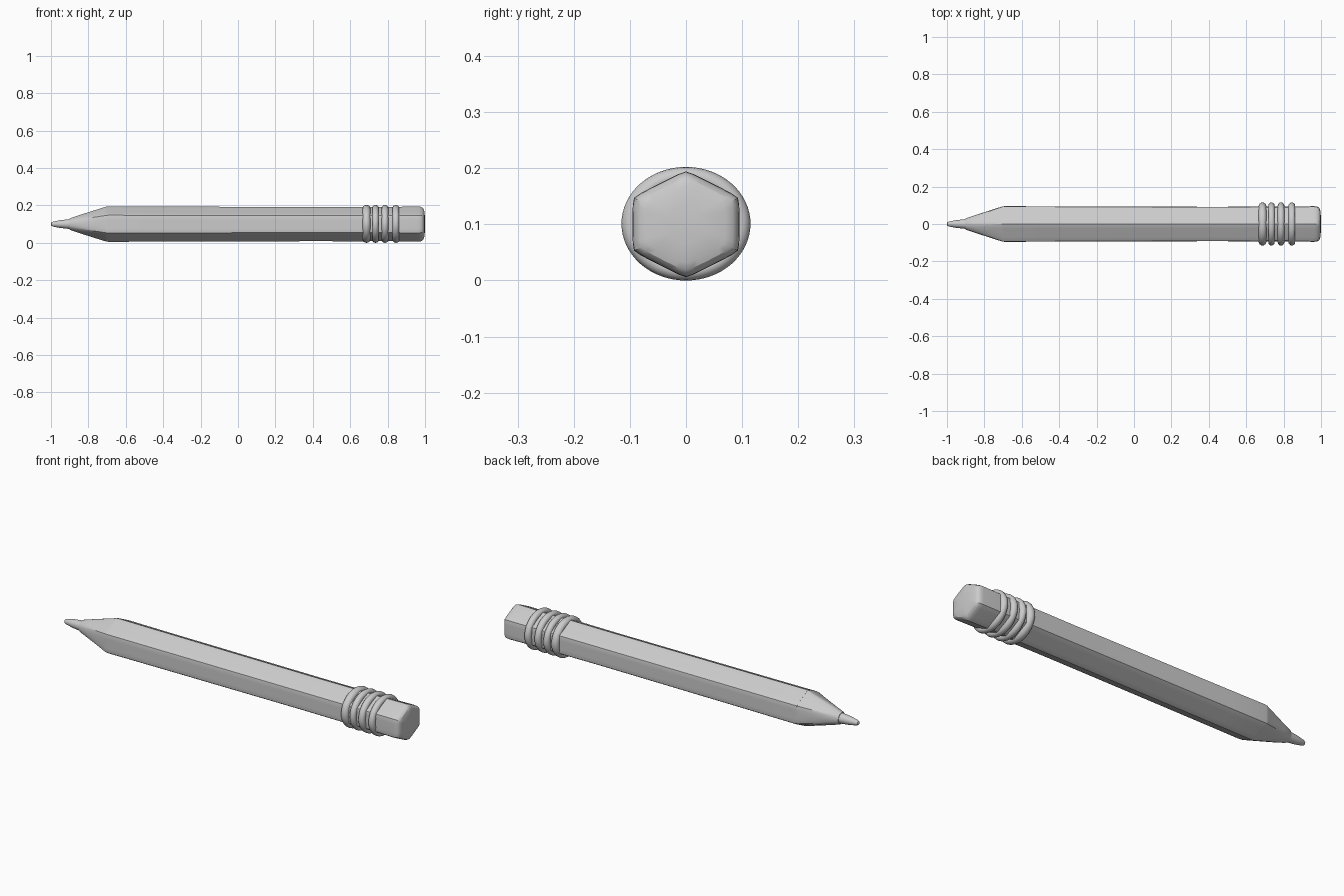
import bpy, bmesh
from math import cos, sin, pi, tau

if "Cube" in bpy.data.objects:
    bpy.data.objects.remove(bpy.data.objects["Cube"])

CZ = 0.10      # axis height
SQUASH = 0.88  # the pencil is slightly flattened in z
SIDES = 48


def radius_factor(a, rnd):
    """Softened hexagon (flat on +-y, corner on +-z) blended to a circle."""
    d = (a + pi / 6) % (pi / 3) - pi / 6
    hexagon = min(1 / cos(d), 1.13)
    return hexagon * (1 - rnd) + rnd * 1.04


def loft(name, sections):
    """Capped skin along x through (x, radius, roundness, z squash)."""
    bm = bmesh.new()
    rings = []
    for x, r, rnd, sq in sections:
        ring = []
        for i in range(SIDES):
            a = tau * i / SIDES
            f = r * radius_factor(a, rnd)
            ring.append(bm.verts.new((x, f * cos(a), CZ + f * sin(a) * sq)))
        rings.append(ring)
    for p, q in zip(rings, rings[1:]):
        for i in range(SIDES):
            j = (i + 1) % SIDES
            bm.faces.new((p[i], p[j], q[j], q[i]))
    bm.faces.new(rings[0])
    bm.faces.new(rings[-1])
    bmesh.ops.recalc_face_normals(bm, faces=bm.faces)
    me = bpy.data.meshes.new(name)
    bm.to_mesh(me)
    bm.free()
    ob = bpy.data.objects.new(name, me)
    bpy.context.collection.objects.link(ob)
    smooth(ob)
    return ob


def smooth(ob):
    bpy.ops.object.select_all(action='DESELECT')
    ob.select_set(True)
    bpy.context.view_layer.objects.active = ob
    bpy.ops.object.shade_smooth_by_angle(angle=0.5)


# hexagonal wooden shaft, a touch slimmer in the middle
loft("shaft", [(-0.705, 0.094, 0, SQUASH), (-0.69, 0.0955, 0, SQUASH),
               (-0.5, 0.0945, 0, SQUASH), (-0.2, 0.0935, 0, SQUASH),
               (0.2, 0.0925, 0, SQUASH), (0.45, 0.092, 0, SQUASH),
               (0.68, 0.093, 0, SQUASH)])

# sharpened wood, hexagonal at the base and round near the point
loft("sharpened_wood", [(-0.704, 0.094, 0, SQUASH), (-0.77, 0.072, 0.2, 0.91),
                        (-0.84, 0.049, 0.6, 0.96), (-0.895, 0.031, 1, 1),
                        (-0.90, 0.028, 1, 1)])

# lead point
loft("lead", [(-0.89, 0.026, 1, 1), (-0.95, 0.020, 1, 1),
              (-0.988, 0.013, 1, 1), (-0.997, 0.009, 1, 1),
              (-1.0, 0.004, 1, 1)])

# ferrule core between the bands
loft("ferrule", [(0.67, 0.0925, 0.15, SQUASH), (0.85, 0.0925, 0.15, SQUASH)])

# four rounded ferrule bands
for i, (x, minor) in enumerate([(0.687, 0.021), (0.735, 0.017),
                                (0.786, 0.018), (0.844, 0.018)]):
    bpy.ops.mesh.primitive_torus_add(
        major_radius=0.115 - minor, minor_radius=minor, major_segments=64,
        minor_segments=16, location=(x, 0, CZ + 0.001), rotation=(0, pi / 2, 0))
    band = bpy.context.object
    band.name = f"ferrule_band_{i + 1}"
    band.scale = (SQUASH, 1, 1)
    smooth(band)

# eraser with softened, slightly domed end
loft("eraser", [(0.84, 0.093, 0.05, SQUASH), (0.96, 0.095, 0.05, SQUASH),
                (0.975, 0.094, 0.05, SQUASH), (0.985, 0.090, 0.08, SQUASH),
                (0.992, 0.083, 0.12, SQUASH), (0.996, 0.07, 0.2, SQUASH),
                (1.0, 0.035, 0.5, 0.95)])
